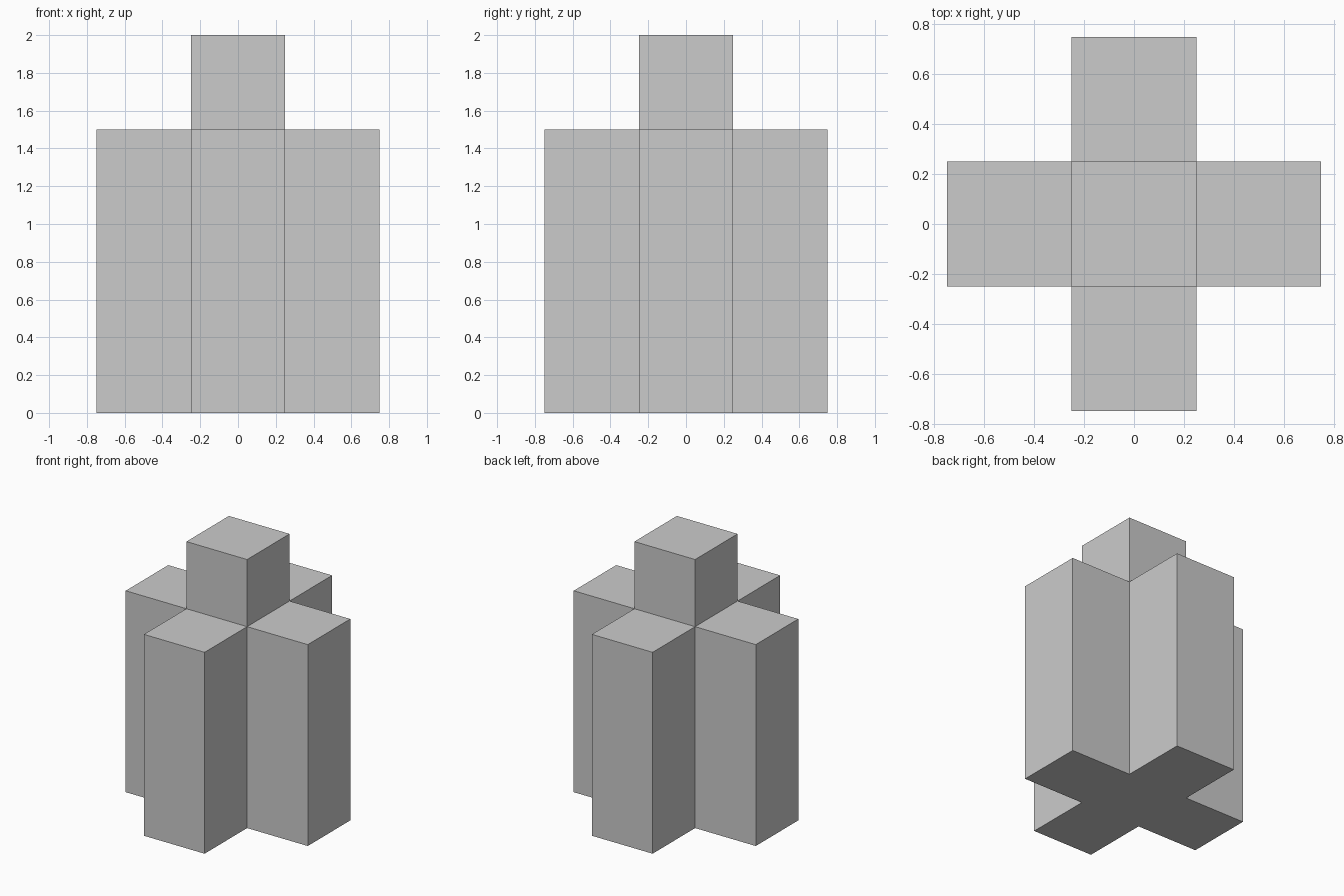
import bpy
import bmesh
from mathutils import Matrix

if "Cube" in bpy.data.objects:
    bpy.data.objects.remove(bpy.data.objects["Cube"])

WIDTH, HEIGHT, REACH = 0.5, 1.5, 0.5

# Square core column standing on the ground
bm = bmesh.new()
bmesh.ops.create_cube(
    bm, size=1,
    matrix=Matrix.Translation((0, 0, HEIGHT / 2)) @ Matrix.Diagonal((WIDTH, WIDTH, HEIGHT, 1)))
bm.normal_update()

# Four side arms and the raised top, each pushed straight out of a core face
outer = [f for f in bm.faces if f.normal.z > -0.5]
directions = [f.normal.copy() for f in outer]
for face, direction in zip(outer, directions):
    new_face = bmesh.ops.extrude_discrete_faces(bm, faces=[face])["faces"][0]
    bmesh.ops.translate(bm, verts=new_face.verts[:], vec=direction * REACH)

bmesh.ops.recalc_face_normals(bm, faces=bm.faces[:])

mesh = bpy.data.meshes.new("cross_tower")
bm.to_mesh(mesh)
bm.free()
tower = bpy.data.objects.new("cross_tower", mesh)
bpy.context.collection.objects.link(tower)
